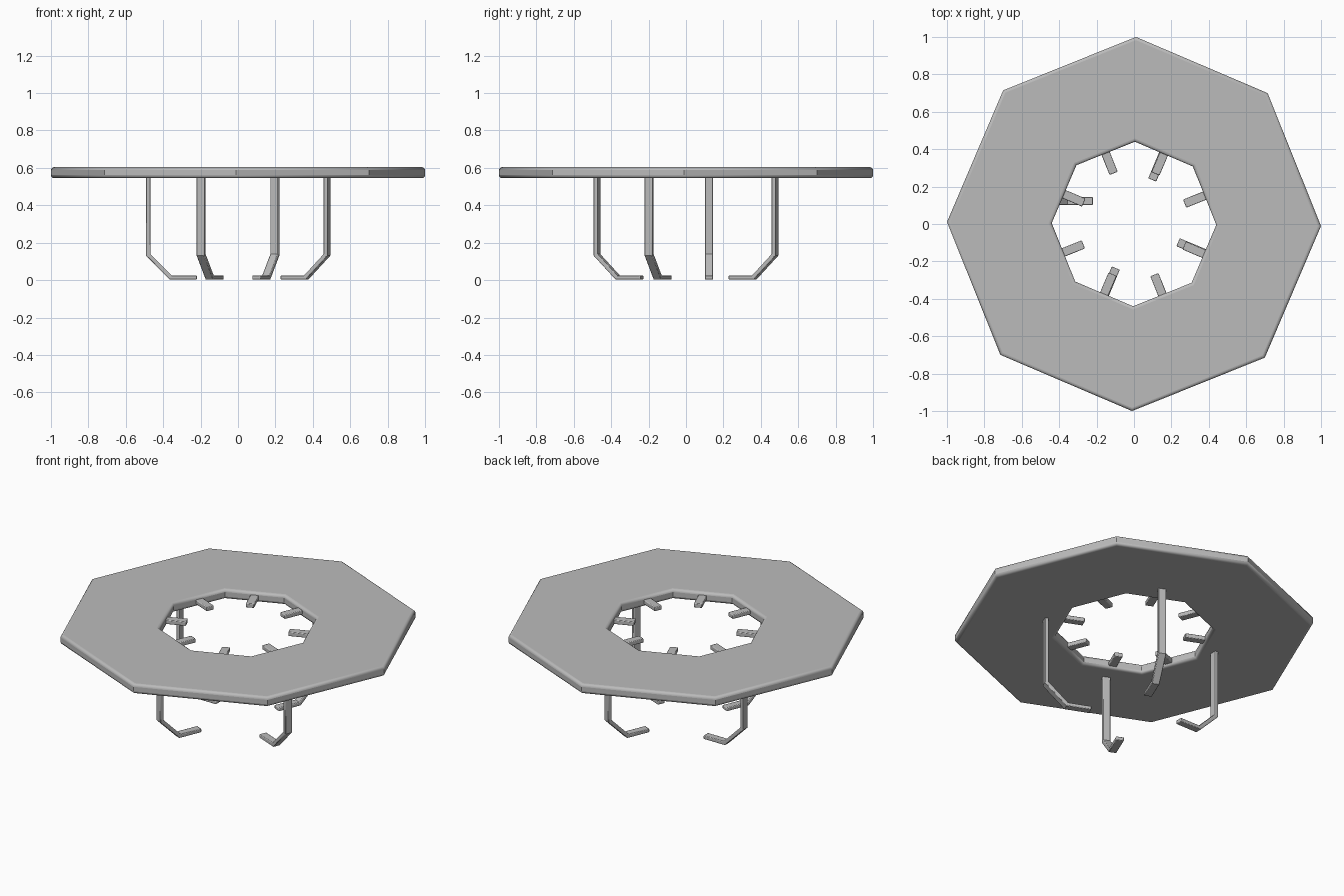
import bpy, bmesh
from math import radians, cos, sin, pi
from mathutils import Matrix, Vector

if "Cube" in bpy.data.objects:
    bpy.data.objects.remove(bpy.data.objects["Cube"])

grey = bpy.data.materials.new("plain grey metal")
grey.use_nodes = True
colour = (0.5, 0.5, 0.5, 1)
grey.diffuse_color = colour
grey.node_tree.nodes["Principled BSDF"].inputs["Base Color"].default_value = colour

TWIST = radians(-0.6)


def finish(name, bm, bevel, segments, matrix=Matrix()):
    bmesh.ops.recalc_face_normals(bm, faces=bm.faces)
    mesh = bpy.data.meshes.new(name)
    bm.to_mesh(mesh)
    bm.free()
    mesh.materials.append(grey)
    obj = bpy.data.objects.new(name, mesh)
    obj.matrix_world = matrix
    bpy.context.collection.objects.link(obj)
    mod = obj.modifiers.new("rounded edges", "BEVEL")
    mod.width, mod.segments = bevel, segments
    mod.limit_method, mod.angle_limit = "ANGLE", radians(60)
    bpy.ops.object.select_all(action="DESELECT")
    obj.select_set(True)
    bpy.context.view_layer.objects.active = obj
    bpy.ops.object.shade_smooth_by_angle(angle=radians(35))
    return obj


def bar(name, path, width, thick, bevel, matrix):
    """Flat strip following an (r, z) path, with mitred bends."""
    pts = [Vector(p) for p in path]
    bm = bmesh.new()
    rings = []
    for i, p in enumerate(pts):
        dirs = [(b - a).normalized() for a, b in zip(pts, pts[1:])][max(i - 1, 0):i + 1]
        normals = [Vector((-d.y, d.x)) for d in dirs]
        n = sum(normals, Vector((0, 0))).normalized()
        n *= thick / 2 / n.dot(normals[0])
        rings.append([bm.verts.new((p.x + s * n.x, t * width / 2, p.y + s * n.y))
                      for s, t in ((-1, -1), (1, -1), (1, 1), (-1, 1))])
    for a, b in zip(rings, rings[1:]):
        for k in range(4):
            bm.faces.new((a[k], a[k - 1], b[k - 1], b[k]))
    bm.faces.new(rings[0])
    bm.faces.new(rings[-1])
    return finish(name, bm, bevel, 2, matrix)


# Octagonal plate with an octagonal opening
bm = bmesh.new()
loops = []
for radius, z in ((1.0, 0.545), (1.0, 0.604), (0.44, 0.604), (0.44, 0.545)):
    loops.append([bm.verts.new((radius * cos(k * pi / 4), radius * sin(k * pi / 4), z))
                  for k in range(8)])
for i in range(4):
    a, b = loops[i - 1], loops[i]
    for k in range(8):
        bm.faces.new((a[k - 1], a[k], b[k], b[k - 1]))
finish("octagon_plate", bm, 0.016, 4, Matrix.Rotation(TWIST, 4, "Z"))

# Short support tabs pointing into the opening
for k in range(8):
    turn = Matrix.Rotation(radians(22.5 + 45 * k) + TWIST, 4, "Z")
    bar(f"support_tab_{k + 1}", [(0.45, 0.574), (0.292, 0.574)], 0.047, 0.026, 0.004, turn)

# Bent legs; the left-hand rear one stands square to the side
leg_path = [(0.515, 0.56), (0.515, 0.135), (0.395, 0.014), (0.255, 0.014)]
for name, angle in (("rear", 67.5), ("front", 247.5), ("side", 337.5)):
    bar(f"{name}_leg", leg_path, 0.046, 0.022, 0.004,
        Matrix.Rotation(radians(angle), 4, "Z"))
square = Matrix.Translation((0.035, 0.123, 0)) @ Matrix.Rotation(pi, 4, "Z")
bar("square_leg", leg_path, 0.044, 0.022, 0.004, square)
